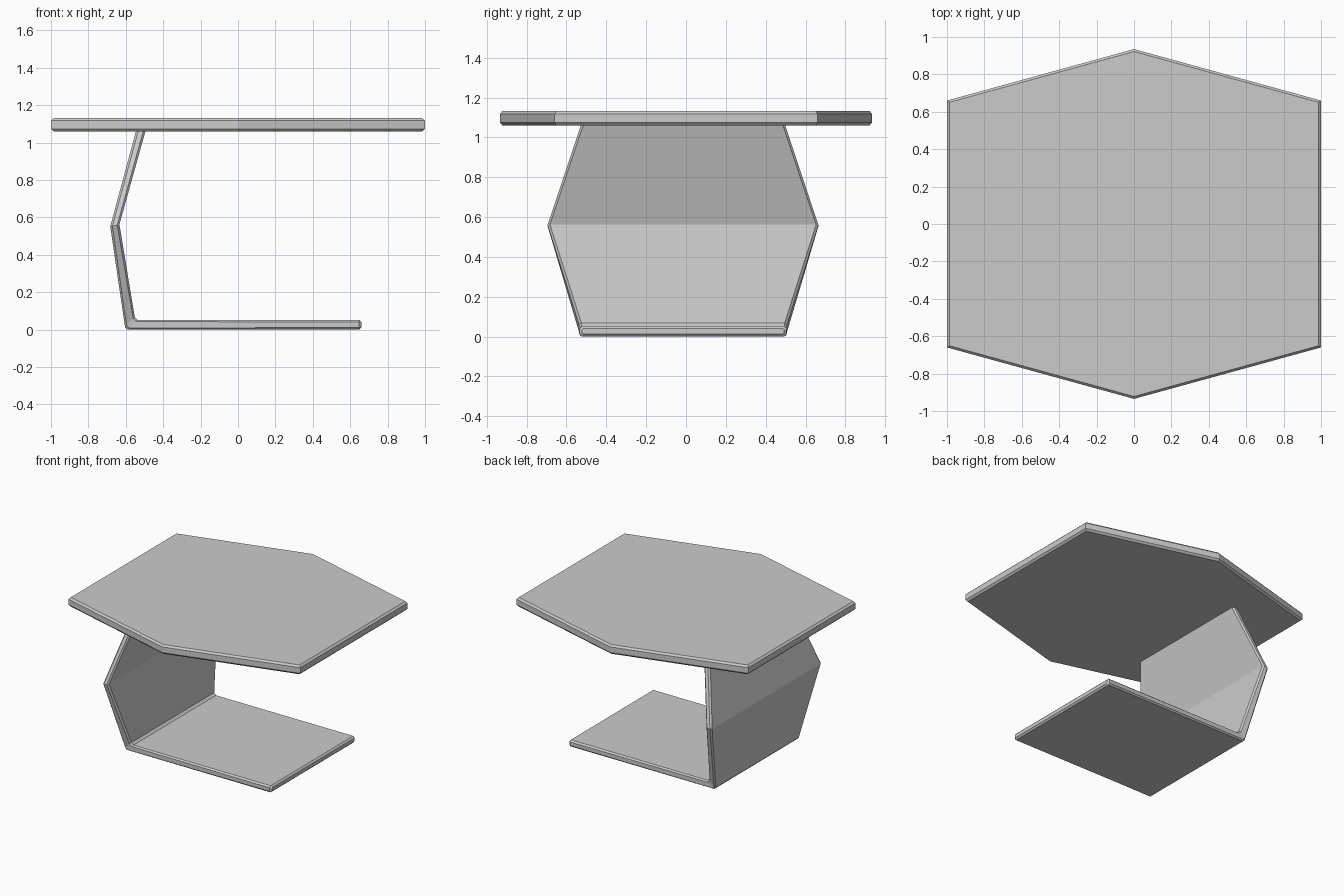
import bpy

if "Cube" in bpy.data.objects:
    bpy.data.objects.remove(bpy.data.objects["Cube"])

def loft(name, rings):
    """Skin a list of equal-length closed rings and cap both ends."""
    n = len(rings[0])
    verts = [p for ring in rings for p in ring]
    faces = [tuple(range(n))[::-1],
             tuple(range((len(rings) - 1) * n, len(rings) * n))]
    for r in range(len(rings) - 1):
        for i in range(n):
            j = (i + 1) % n
            faces.append((r * n + i, r * n + j, (r + 1) * n + j, (r + 1) * n + i))
    mesh = bpy.data.meshes.new(name)
    mesh.from_pydata(verts, [], faces)
    ob = bpy.data.objects.new(name, mesh)
    bpy.context.collection.objects.link(ob)
    # consistent outward normals
    import bmesh
    bm = bmesh.new()
    bm.from_mesh(mesh)
    bmesh.ops.recalc_face_normals(bm, faces=bm.faces)
    bm.to_mesh(mesh)
    bm.free()
    return ob

# Hexagonal tabletop with chamfered rims
HEX = [(1, -0.66), (1, 0.66), (0, 0.935), (-1, 0.66), (-1, -0.66), (0, -0.935)]
def hex_ring(z, inset):
    s = 1 - inset
    return [(x * s, y * s, z) for x, y in HEX]

loft("tabletop", [hex_ring(1.06, 0.014), hex_ring(1.074, 0),
                  hex_ring(1.118, 0), hex_ring(1.132, 0.014)])

# Folded panel: base plate, bend, bowed upright, with chamfered side edges
Y0, C = -0.015, 0.012
def panel_ring(outer, inner, half, cut=C):
    (ox, oz), (ix, iz) = outer, inner
    def at(t, y):
        return (ox + (ix - ox) * t, Y0 + y, oz + (iz - oz) * t)
    t = cut / ((ix - ox) ** 2 + (iz - oz) ** 2) ** 0.5
    return [at(0, -half + cut), at(0, half - cut), at(t, half), at(1 - t, half),
            at(1, half - cut), at(1, -half + cut), at(1 - t, -half), at(t, -half)]

loft("folded_leg_and_base", [
    panel_ring((0.66, 0.012), (0.66, 0.04), 0.508, 0.008),   # chamfered free end
    panel_ring((0.648, 0.0), (0.648, 0.052), 0.52),
    panel_ring((-0.59, 0.0), (-0.535, 0.052), 0.52),         # bend
    panel_ring((-0.604, 0.014), (-0.552, 0.068), 0.522),
    panel_ring((-0.683, 0.552), (-0.634, 0.562), 0.68),      # widest point
    panel_ring((-0.542, 1.075), (-0.491, 1.075), 0.508),     # seated in tabletop
])
